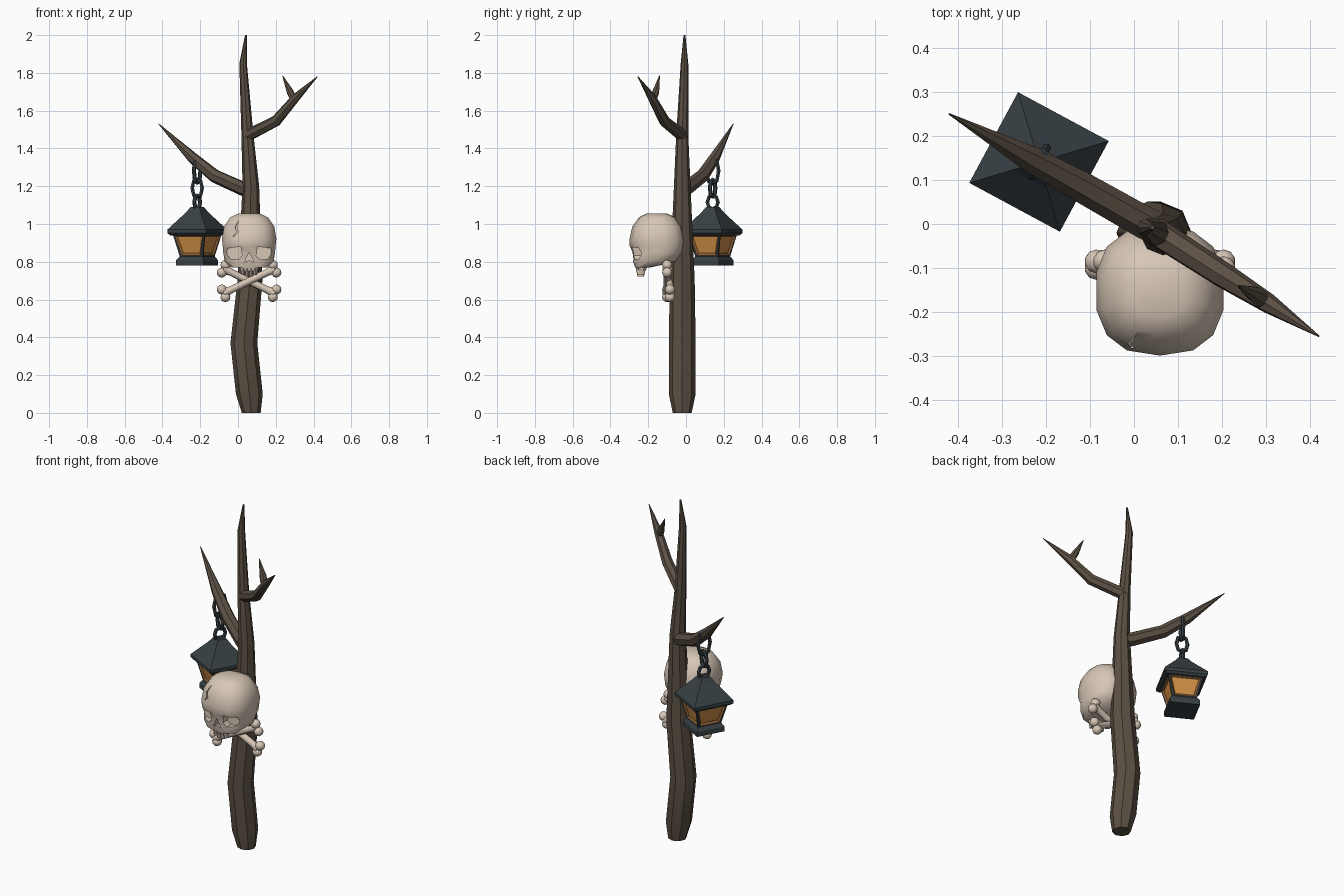
import bpy, bmesh, math
from mathutils import Vector, Matrix

if "Cube" in bpy.data.objects:
    bpy.data.objects.remove(bpy.data.objects["Cube"])

def material(name, rgb):
    m = bpy.data.materials.new(name)
    m.diffuse_color = (*rgb, 1)
    m.use_nodes = True
    m.node_tree.nodes["Principled BSDF"].inputs["Base Color"].default_value = m.diffuse_color
    return m

WOOD = material("dark wood", (0.105, 0.08, 0.057))
BONE = material("bone", (0.68, 0.57, 0.47))
IRON = material("slate iron", (0.04, 0.052, 0.06))
AMBER = material("amber glass", (0.62, 0.27, 0.06))
AMBER_DARK = material("dark amber", (0.24, 0.11, 0.035))

def finish(bm, name, mats, angle=40):
    bmesh.ops.recalc_face_normals(bm, faces=bm.faces)
    me = bpy.data.meshes.new(name)
    bm.to_mesh(me)
    bm.free()
    ob = bpy.data.objects.new(name, me)
    bpy.context.collection.objects.link(ob)
    for m in mats:
        me.materials.append(m)
    if angle:
        bpy.ops.object.select_all(action='DESELECT')
        ob.select_set(True)
        bpy.context.view_layer.objects.active = ob
        bpy.ops.object.shade_smooth_by_angle(angle=math.radians(angle))
    return ob

def loft(bm, rings):
    """Skin a list of equal-length point rings, capped at both ends."""
    vs = [[bm.verts.new(p) for p in r] for r in rings]
    n = len(vs[0])
    for a, b in zip(vs, vs[1:]):
        for i in range(n):
            bm.faces.new((a[i], a[(i + 1) % n], b[(i + 1) % n], b[i]))
    bm.faces.new(vs[0][::-1])
    bm.faces.new(vs[-1])

def tube(bm, pts, radii, n=8):
    """Tapered round sweep along a path."""
    pts = [Vector(p) for p in pts]
    rings = []
    for i, (p, r) in enumerate(zip(pts, radii)):
        t = pts[min(i + 1, len(pts) - 1)] - pts[max(i - 1, 0)]
        q = Vector((0, 0, 1)).rotation_difference(t.normalized())
        rings.append([p + q @ Vector((r * math.cos(a), r * math.sin(a), 0))
                      for a in (2 * math.pi * k / n for k in range(n))])
    loft(bm, rings)

# trunk
bm = bmesh.new()
trunk = [(.07, 0, .05), (.06, .1, .071), (.031, .37, .071), (.063, .7, .066),
         (.068, 1.2, .044), (.05, 1.47, .032), (.027, 1.85, .02), (.042, 2.0, .005)]
loft(bm, [[(x + r * math.cos(k * math.pi / 4), -.02 + .012 * (z > 1.5) + r * math.sin(k * math.pi / 4), z)
           for k in range(8)] for x, z, r in trunk])
finish(bm, "trunk", [WOOD])

# branches and twig
for name, pts, radii in [
    ("lantern_branch", [(.07, -.02, 1.17), (.02, .005, 1.19), (-.125, .087, 1.255), (-.24, .15, 1.35), (-.42, .25, 1.53)],
     [.038, .038, .036, .03, .002]),
    ("upper_branch", [(.045, -.015, 1.465), (.2, -.115, 1.545), (.304, -.18, 1.667), (.42, -.255, 1.78)],
     [.033, .03, .023, .002]),
    ("twig", [(.30, -.18, 1.65), (.275, -.16, 1.70), (.236, -.14, 1.785)], [.02, .019, .002]),
]:
    bm = bmesh.new()
    tube(bm, pts, radii, 7)
    finish(bm, name, [WOOD])

# lantern
LX, LY, TURN = -.216, .141, math.radians(-28.3)

def square_loft(bm, levels):
    place = Matrix.Translation((LX, LY, 0)) @ Matrix.Rotation(TURN, 4, 'Z')
    loft(bm, [[place @ Vector((sx * h, sy * h, z)) for sx, sy in ((-1, -1), (1, -1), (1, 1), (-1, 1))]
              for z, h in levels])

for name, levels in [
    ("lantern_base", [(.78, .082), (.808, .082), (.83, .067)]),
    ("lantern_roof", [(.94, .105), (.952, .117), (.97, .117), (1.06, .045), (1.09, .026)]),
]:
    bm = bmesh.new()
    square_loft(bm, levels)
    finish(bm, name, [IRON], 0)

# lantern body with inset glass panes
bm = bmesh.new()
square_loft(bm, [(.822, .067), (.948, .096)])
bmesh.ops.recalc_face_normals(bm, faces=bm.faces)
panes = [f for f in bm.faces if abs(f.normal.z) < .7]
bmesh.ops.inset_individual(bm, faces=panes, thickness=.014)
ring = bmesh.ops.inset_individual(bm, faces=panes, thickness=.014, depth=-.01)
for f in ring["faces"]:
    f.material_index = 2
for f in panes:
    f.material_index = 1
finish(bm, "lantern_body", [IRON, AMBER, AMBER_DARK], 0)

# chain links, alternately turned
for i, (z, r, stretch, turn) in enumerate([(1.115, .032, .004, 90), (1.19, .03, .015, 0), (1.282, .036, .028, 90)]):
    bpy.ops.mesh.primitive_torus_add(major_segments=8, minor_segments=6, major_radius=r, minor_radius=.011,
                                     location=(LX, LY, z), rotation=(math.pi / 2, 0, TURN + math.radians(turn)))
    ob = bpy.context.object
    ob.name = f"chain_link_{i + 1}"
    ob.data.materials.append(IRON)
    for v in ob.data.vertices:
        if abs(v.co.y) > .012:
            v.co.y += math.copysign(stretch, v.co.y)

# skull
CX = .059

def oval(z, hw, y0, y1, n=14, cx=CX, power=.8):
    """Squared-off horizontal oval between front y0 and back y1."""
    pts = []
    for k in range(n):
        a = 2 * math.pi * (k + .5) / n
        c, s = math.cos(a), math.sin(a)
        pts.append((cx + hw * math.copysign(abs(c) ** power, c),
                    (y0 + y1) / 2 + (y1 - y0) / 2 * math.copysign(abs(s) ** power, s), z))
    return pts

bm = bmesh.new()
loft(bm, [oval(*s) for s in [
    (.77, .095, -.27, -.19), (.80, .132, -.28, -.05), (.85, .14, -.283, -.015), (.885, .143, -.298, -.008),
    (.92, .147, -.299, -.005), (.985, .136, -.285, -.02), (1.035, .102, -.25, -.055), (1.055, .06, -.21, -.1)]])
skull = finish(bm, "skull", [BONE], 50)

def cutter(name, outline, depth):
    """Hidden prism that carves the front of the skull."""
    bm = bmesh.new()
    loft(bm, [[(CX + x, y, z) for x, z in outline] for y in (-.36, depth)])
    ob = finish(bm, name, [BONE], 0)
    ob.hide_render = True
    ob.hide_viewport = True
    mod = skull.modifiers.new(name, 'BOOLEAN')
    mod.operation = 'DIFFERENCE'
    mod.solver = 'EXACT'
    mod.object = ob

eye = [(-.115, .872), (-.045, .88), (-.037, .832), (-.058, .812), (-.1, .816), (-.118, .84)]
cutter("left_eye_cutter", eye, -.235)
cutter("right_eye_cutter", [(-x, z) for x, z in reversed(eye)], -.235)
cutter("nose_cutter", [(0, .85), (-.026, .797), (0, .808), (.026, .797)], -.245)
cutter("crack_cutter", [(-.09, .925), (-.066, .958), (-.074, .985), (-.052, 1.025),
                        (-.066, .986), (-.058, .956)], -.25)

# upper jaw and teeth
bm = bmesh.new()
loft(bm, [oval(.752, .047, -.262, -.212, 8), oval(.795, .062, -.274, -.195, 8)])
finish(bm, "upper_jaw", [BONE], 50)
for i in range(4):
    bm = bmesh.new()
    x = CX + (i - 1.5) * .022
    low = .722 if i in (1, 2) else .73
    loft(bm, [oval(low, .009, -.257, -.222, 6, x), oval(.765, .012, -.266, -.215, 6, x)])
    finish(bm, f"tooth_{i + 1}", [BONE], 50)

# crossed bones with two knobs at each end
for side, name, y in ((1, "rising_bone", -.1), (-1, "falling_bone", -.085)):
    bm = bmesh.new()
    c = Vector((CX, y, .698))
    d = Vector((.135, 0, .065 * side))
    across = Vector((-d.z, 0, d.x)).normalized() * .022
    tube(bm, [c + d * t for t in (-1, -.7, .7, 1)], [.026, .019, .019, .026])
    for end in (-1, 1):
        for s in (-1, 1):
            bmesh.ops.create_icosphere(bm, subdivisions=2, radius=.027,
                                       matrix=Matrix.Translation(c + d * end + across * s))
    finish(bm, name, [BONE], 60)
